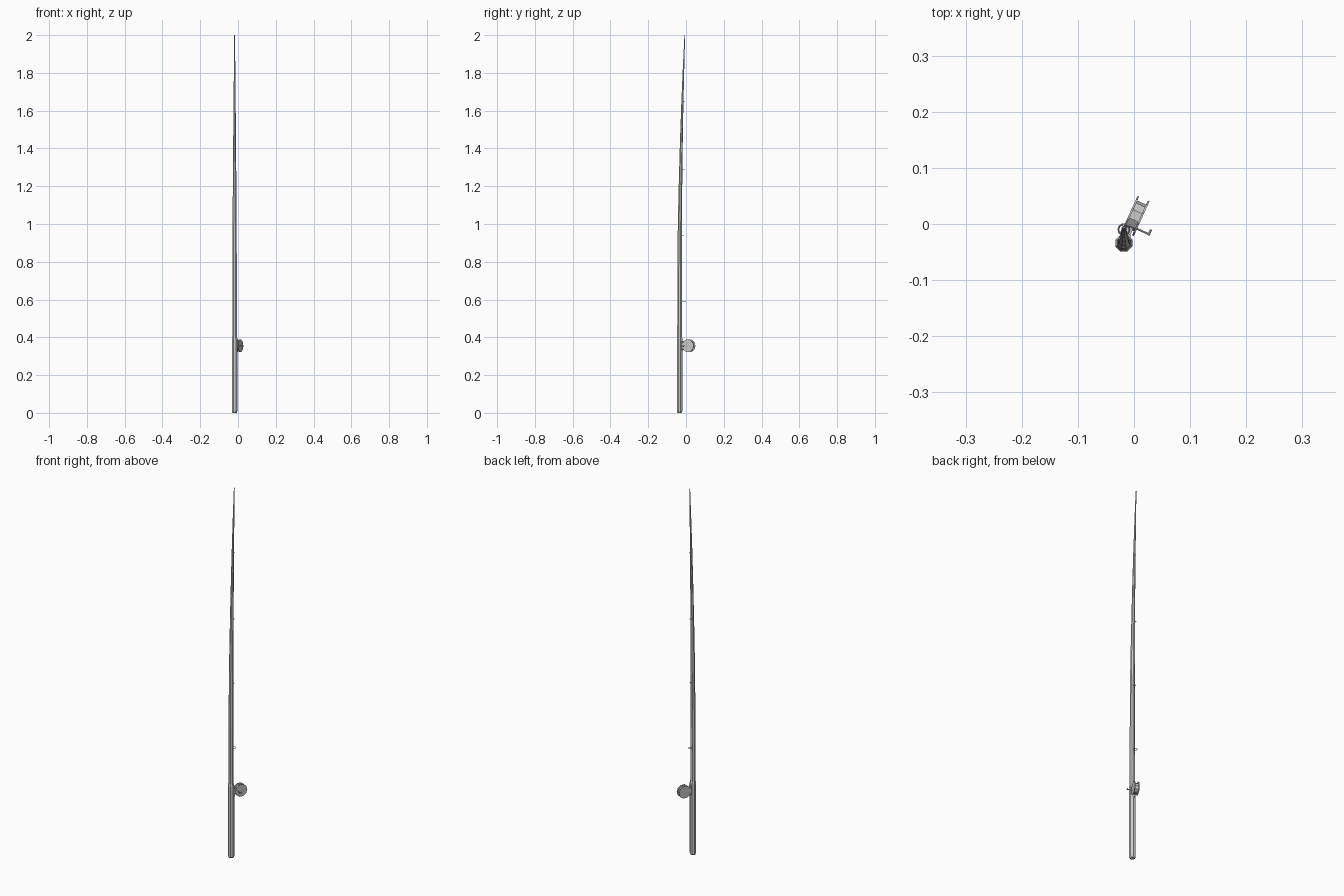
import bpy, bmesh, math
from mathutils import Vector, Matrix

if "Cube" in bpy.data.objects:
    bpy.data.objects.remove(bpy.data.objects["Cube"])

RX, RY = -0.018, -0.034                      # rod axis at the grip
ANG = math.radians(-24.5)                    # reel is turned about the rod
A = Vector((math.cos(ANG), math.sin(ANG), 0))    # spool axle direction
D = Vector((-math.sin(ANG), math.cos(ANG), 0))   # away from the rod
C = Vector((0.003, 0.0145, 0.355))               # spool centre
Z = Vector((0, 0, 1))


def finish(name, bm):
    bmesh.ops.recalc_face_normals(bm, faces=bm.faces)
    me = bpy.data.meshes.new(name)
    bm.to_mesh(me)
    bm.free()
    ob = bpy.data.objects.new(name, me)
    bpy.context.collection.objects.link(ob)
    return ob


def loft(name, stations, sides=8):
    """Tube through (y, z, radius) stations."""
    bm = bmesh.new()
    rings = []
    for y, z, r in stations:
        ring = []
        for i in range(sides):
            t = 2 * math.pi * (i + 0.5) / sides
            ring.append(bm.verts.new((RX + r * math.cos(t), y + r * math.sin(t), z)))
        rings.append(ring)
    for a, b in zip(rings, rings[1:]):
        for i in range(sides):
            j = (i + 1) % sides
            bm.faces.new((a[i], a[j], b[j], b[i]))
    bm.faces.new(rings[0])
    bm.faces.new(rings[-1])
    return finish(name, bm)


def rod_between(name, p, q, r, sides=8, spin=0.0):
    """Prism from p to q."""
    bm = bmesh.new()
    d = q - p
    m = (Matrix.Translation((p + q) / 2) @ d.to_track_quat('Z', 'Y').to_matrix().to_4x4()
         @ Matrix.Rotation(spin, 4, 'Z'))
    bmesh.ops.create_cone(bm, cap_ends=True, segments=sides, radius1=r, radius2=r,
                          depth=d.length, matrix=m)
    return finish(name, bm)


def reel_pt(a, d, z=0.0):
    return C + A * a + D * d + Z * z


def reel_box(name, centre, size):
    bm = bmesh.new()
    m = (Matrix.Translation(centre) @ Matrix.Rotation(ANG, 4, 'Z')
         @ Matrix.Diagonal((*size, 1)))
    bmesh.ops.create_cube(bm, size=1, matrix=m)
    return finish(name, bm)


# Grip with chamfered ends
loft("grip", [(RY, 0, 0.012), (RY, 0.008, 0.0162), (RY, 0.392, 0.0162), (RY, 0.402, 0.0135)])

# Tapered, gently bent blank
blank = [(RY, 0.39, 0.0135), (-0.034, 0.7, 0.0128), (-0.0325, 1.0, 0.0118),
         (-0.029, 1.22, 0.010), (-0.0245, 1.44, 0.008), (-0.019, 1.65, 0.006),
         (-0.0125, 1.84, 0.004), (-0.0065, 2.0, 0.002)]
loft("rod_blank", blank)

# Line guides, shrinking toward the tip
guides = [(0.588, -0.0100, 0.0100), (0.94, -0.0155, 0.0050), (1.288, -0.0130, 0.0042),
          (1.65, -0.0085, 0.0035), (1.995, -0.0030, 0.0020)]
for i, (z, y, r) in enumerate(guides):
    bpy.ops.mesh.primitive_torus_add(major_segments=10, minor_segments=4, major_radius=r,
                                     minor_radius=min(0.0016, r * 0.3), location=(RX, y, z))
    bpy.context.object.name = f"line_guide_{i + 1}"

# Spool: two side discs and a core
spin = math.pi / 10
rod_between("spool_core", reel_pt(-0.0095, 0), reel_pt(0.0095, 0), 0.026, 10, spin)
for name, s in (("spool_disc_left", -1), ("spool_disc_right", 1)):
    rod_between(name, reel_pt(s * 0.0085, 0), reel_pt(s * 0.0118, 0), 0.034, 10, spin)

# Foot joining the reel to the grip
reel_box("reel_foot", reel_pt(0, -0.0375), (0.014, 0.006, 0.05))
reel_box("reel_stem", reel_pt(0, -0.030), (0.011, 0.016, 0.022))

# Crank on the outer side
rod_between("crank_shaft", reel_pt(0.011, -0.020), reel_pt(0.035, -0.020), 0.002, 6)
rod_between("crank_knob", reel_pt(0.035, -0.0225), reel_pt(0.035, -0.011), 0.0026, 6)
